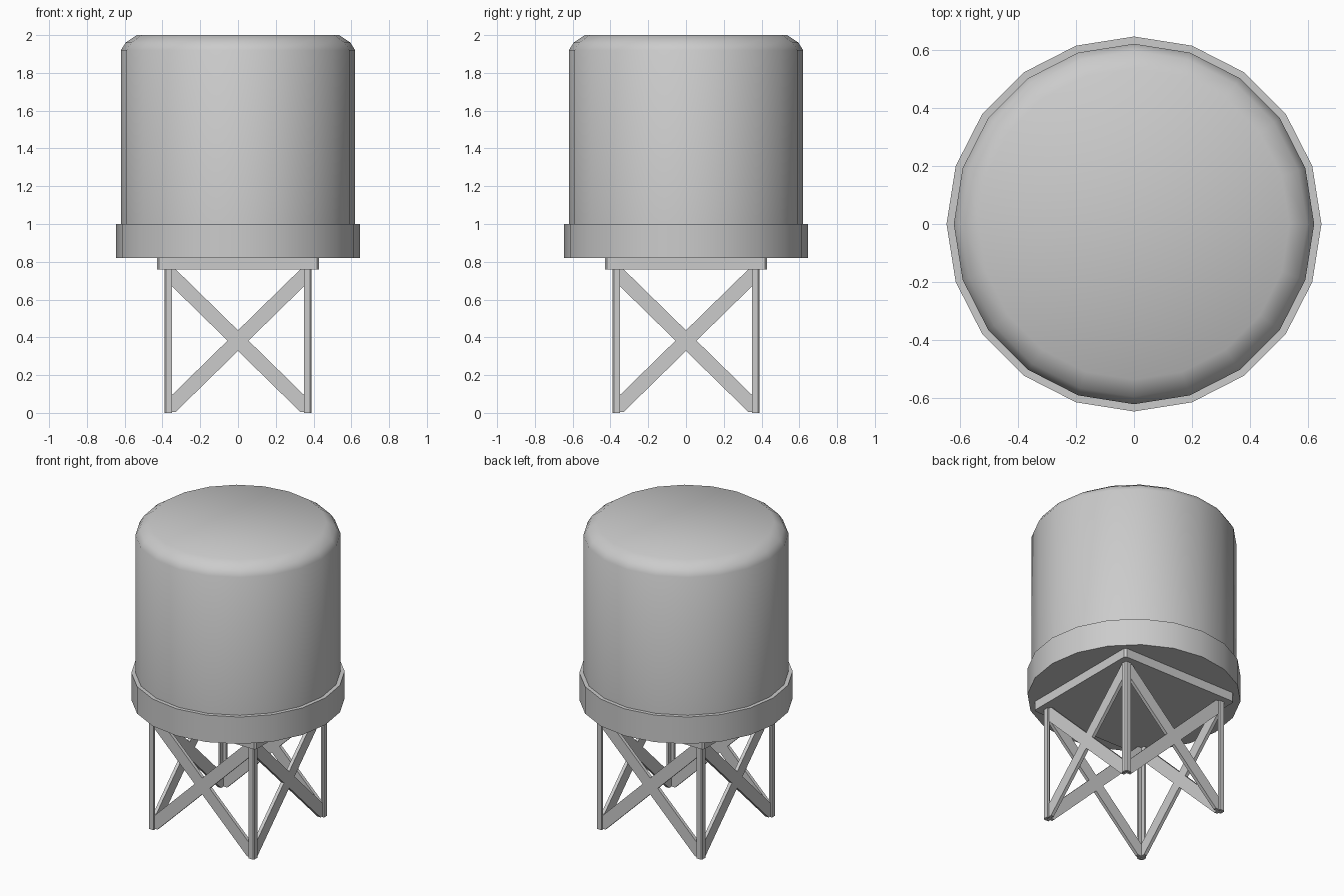
import bpy, bmesh
from math import cos, sin, pi, radians

if "Cube" in bpy.data.objects:
    bpy.data.objects.remove(bpy.data.objects["Cube"])


def finish(name, bm, angle=50):
    bmesh.ops.recalc_face_normals(bm, faces=bm.faces)
    mesh = bpy.data.meshes.new(name)
    bm.to_mesh(mesh)
    bm.free()
    ob = bpy.data.objects.new(name, mesh)
    bpy.context.collection.objects.link(ob)
    bpy.ops.object.select_all(action='DESELECT')
    ob.select_set(True)
    bpy.context.view_layer.objects.active = ob
    bpy.ops.object.shade_smooth_by_angle(angle=radians(angle))
    return ob


def lathe(name, profile, sides=20):
    """Closed solid of revolution through (radius, z) points, capped at both ends."""
    bm = bmesh.new()
    rings = [[bm.verts.new((r * cos(2 * pi * i / sides), r * sin(2 * pi * i / sides), z))
              for i in range(sides)] for r, z in profile]
    for a, b in zip(rings, rings[1:]):
        for i in range(sides):
            j = (i + 1) % sides
            bm.faces.new((a[i], a[j], b[j], b[i]))
    bm.faces.new(rings[0])
    bm.faces.new(rings[-1])
    return finish(name, bm)


def prism(name, outline, offset, turn=0):
    """Extrude a 3D outline by an offset, then turn it about z in quarter turns."""
    bm = bmesh.new()
    face = bm.faces.new([bm.verts.new(p) for p in outline])
    ext = bmesh.ops.extrude_face_region(bm, geom=[face], use_keep_orig=True)
    bmesh.ops.translate(bm, vec=offset,
                        verts=[g for g in ext['geom'] if isinstance(g, bmesh.types.BMVert)])
    ob = finish(name, bm, 40)
    ob.rotation_euler.z = turn * pi / 2
    return ob


# Tank with softened top edge, and the band around its foot
lathe("tank", [(0.62, 0.9), (0.62, 1.92), (0.595, 1.96), (0.535, 2.0)])
lathe("tank_band", [(0.645, 0.82), (0.645, 1.0)])

# Square platform with trimmed corners
h, c = 0.43, 0.012
corners = [(h, -h + c), (h, h - c), (h - c, h), (-h + c, h),
           (-h, h - c), (-h, -h + c), (-h + c, -h), (h - c, -h)]
prism("platform", [(x, y, 0.76) for x, y in corners], (0, 0, 0.06))

# Angle-section legs and flat cross braces, one set per side
o, i, t, b = 0.39, 0.35, 0.375, 0.008
leg = [(-o + b, -o), (-i, -o), (-i, -t), (-t, -t), (-t, -i), (-o, -i), (-o, -o + b)]
w = 0.055
for k in range(4):
    prism(f"leg_{k + 1}", [(x, y, 0) for x, y in leg], (0, 0, 0.76), k)
    for s, side in ((1, "rising"), (-1, "falling")):
        e = 0.385
        bar = [(-e, 0.005), (-e + w, 0.005), (e, 0.76 - w), (e, 0.76),
               (e - w, 0.76), (-e, 0.005 + w)]
        prism(f"{side}_brace_{k + 1}", [(s * x, -0.378, z) for x, z in bar], (0, 0.022, 0), k)
